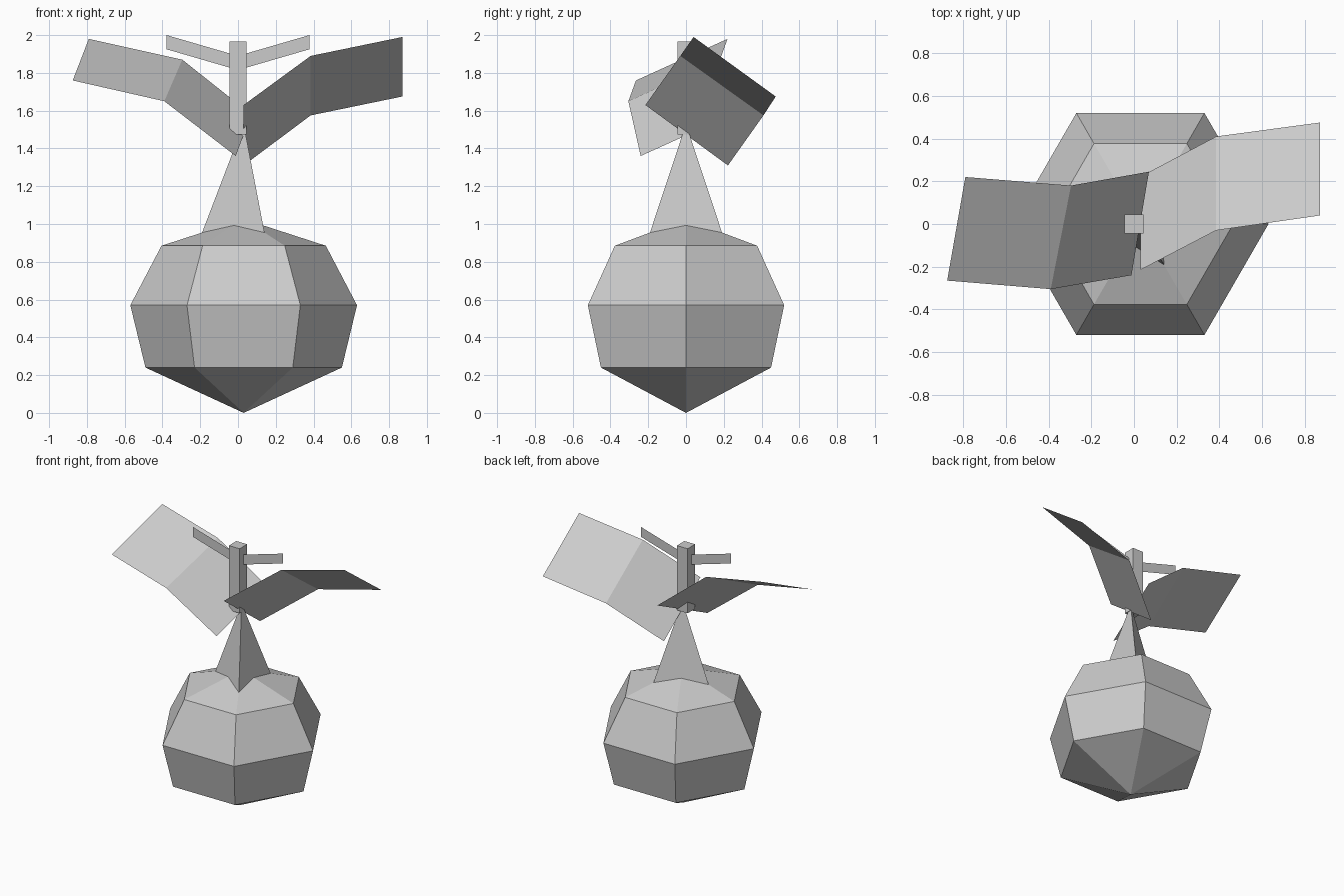
import bpy, bmesh, math

if "Cube" in bpy.data.objects:
    bpy.data.objects.remove(bpy.data.objects["Cube"])

grey = bpy.data.materials.new("light grey")
grey.diffuse_color = (0.6, 0.6, 0.6, 1)
grey.use_nodes = True
grey.node_tree.nodes["Principled BSDF"].inputs["Base Color"].default_value = grey.diffuse_color


def make(name, verts, faces):
    me = bpy.data.meshes.new(name)
    me.from_pydata(verts, [], faces)
    me.materials.append(grey)
    ob = bpy.data.objects.new(name, me)
    bpy.context.collection.objects.link(ob)
    return ob


def lathe(name, profile, sides, cx, start=0.0):
    """Low-poly solid from (radius, z) rings; radius 0 makes a tip."""
    bm = bmesh.new()
    rings = []
    for r, z in profile:
        n = sides if r > 0 else 1
        rings.append([bm.verts.new((cx + r * math.cos(start + math.tau * i / sides),
                                    r * math.sin(start + math.tau * i / sides), z))
                      for i in range(n)])
    for a, b in zip(rings, rings[1:]):
        for i in range(sides):
            j = (i + 1) % sides
            quad = [a[i % len(a)], a[j % len(a)], b[j % len(b)], b[i % len(b)]]
            bm.faces.new(list(dict.fromkeys(quad)))
    if len(rings[0]) > 1:
        bm.faces.new(rings[0][::-1])
    bmesh.ops.recalc_face_normals(bm, faces=bm.faces)
    ob = make(name, [], [])
    bm.to_mesh(ob.data)
    bm.free()
    return ob


def strip(name, rows):
    """Thin sheet through pairs of edge points, ordered along +x."""
    verts = [p for row in rows for p in row]
    faces = [(2 * i, 2 * i + 2, 2 * i + 3, 2 * i + 1) for i in range(len(rows) - 1)]
    return make(name, verts, faces)


# Six-sided round body
lathe("body", [(0, 0), (0.52, 0.24), (0.60, 0.57), (0.435, 0.885), (0, 1.026)], 6, 0.03)

# Three-sided pointed neck, sunk into the body
lathe("neck", [(0.241, 0.90), (0, 1.53)], 3, 0.03, math.pi)

# Square stem
lathe("stem", [(0.045 * math.sqrt(2), 1.475), (0.045 * math.sqrt(2), 1.965), (0, 1.965)],
      4, 0, math.pi / 4)

# Two folded leaves
strip("left_leaf", [[(-0.875, -0.265, 1.76), (-0.79, 0.22, 1.98)],
                    [(-0.39, -0.305, 1.65), (-0.295, 0.18, 1.87)],
                    [(-0.012, -0.24, 1.36), (0.07, 0.245, 1.58)]])
strip("right_leaf", [[(0.03, -0.215, 1.63), (0.03, 0.222, 1.31)],
                     [(0.385, -0.03, 1.89), (0.385, 0.41, 1.575)],
                     [(0.87, 0.04, 1.99), (0.87, 0.475, 1.675)]])

# Mirrored flat arms at the stem top
arm = strip("top_arms", [[(0, 0, 1.815), (0, 0, 1.89)],
                         [(0.378, 0, 1.925), (0.378, 0, 2.0)]])
arm.modifiers.new("mirror", 'MIRROR')
